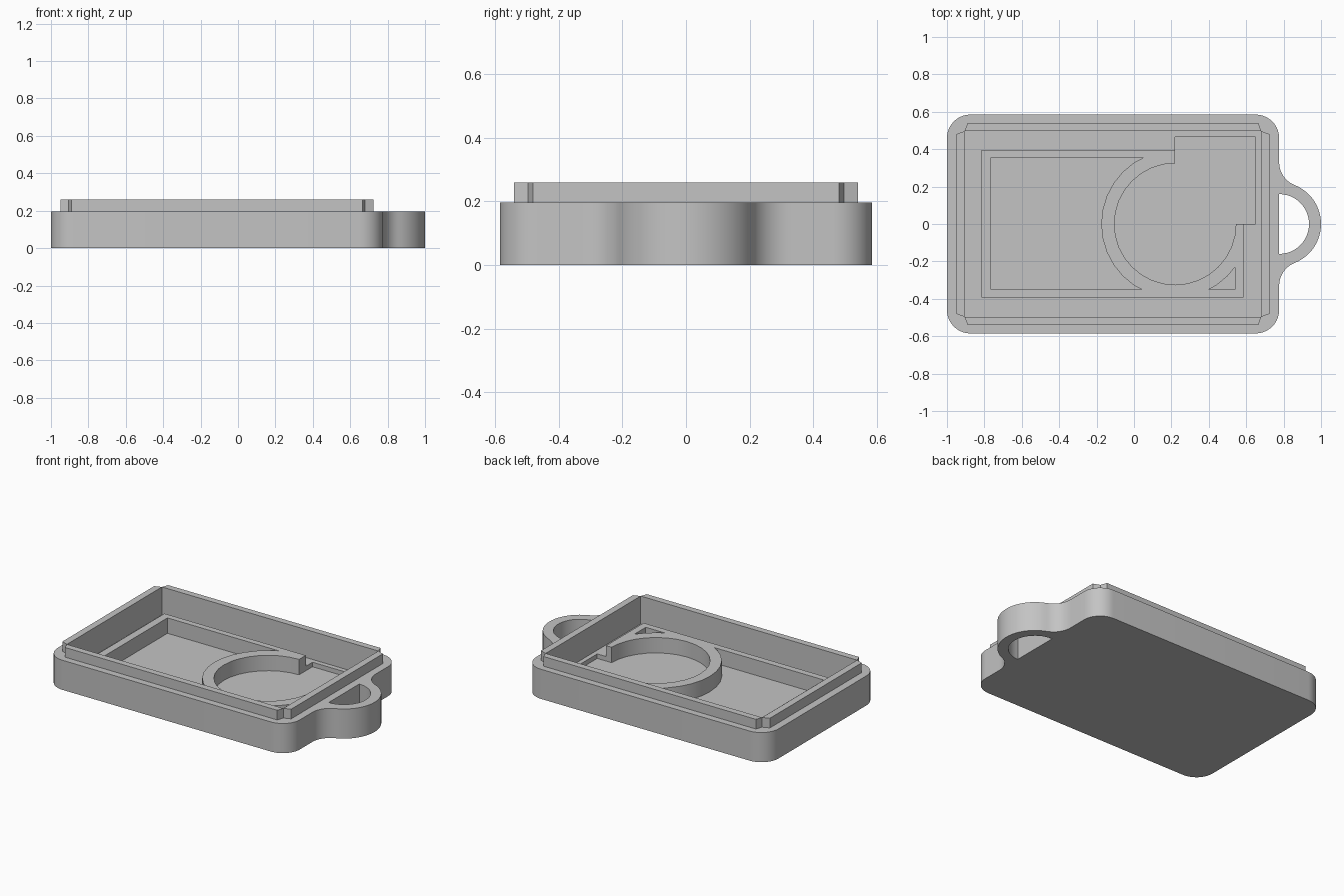
import bpy, bmesh, math

cube = bpy.data.objects.get("Cube")
if cube:
    bpy.data.objects.remove(cube, do_unlink=True)

grey = bpy.data.materials.new("light_grey_plastic")
grey.use_nodes = True
colour = (0.55, 0.55, 0.55, 1)
grey.diffuse_color = colour
grey.node_tree.nodes["Principled BSDF"].inputs["Base Color"].default_value = colour

# Heights
TOP, LIP_TOP, RIM_TOP = 0.196, 0.26, 0.147
FLOOR, POCKET = 0.075, 0.045


def prism(name, outline, z0, z1):
    bm = bmesh.new()
    face = bm.faces.new([bm.verts.new((x, y, z0)) for x, y in outline])
    grown = bmesh.ops.extrude_face_region(bm, geom=[face])["geom"]
    for v in grown:
        if isinstance(v, bmesh.types.BMVert):
            v.co.z = z1
    bmesh.ops.recalc_face_normals(bm, faces=bm.faces)
    mesh = bpy.data.meshes.new(name)
    bm.to_mesh(mesh)
    bm.free()
    mesh.materials.append(grey)
    obj = bpy.data.objects.new(name, mesh)
    bpy.context.collection.objects.link(obj)
    return obj


def arc(cx, cy, r, a0, a1, n):
    angles = [math.radians(a0 + (a1 - a0) * i / n) for i in range(n + 1)]
    return [(cx + r * math.cos(a), cy + r * math.sin(a)) for a in angles]


def rect(x0, x1, y0, y1):
    return [(x0, y0), (x1, y0), (x1, y1), (x0, y1)]


def select_only(obj):
    bpy.ops.object.select_all(action="DESELECT")
    obj.select_set(True)
    bpy.context.view_layer.objects.active = obj


def combine(obj, tool, operation):
    select_only(obj)
    mod = obj.modifiers.new("shape", "BOOLEAN")
    mod.operation, mod.object, mod.solver = operation, tool, "EXACT"
    bpy.ops.object.modifier_apply(modifier=mod.name)
    bpy.data.objects.remove(tool, do_unlink=True)


def smooth(obj):
    select_only(obj)
    bpy.ops.object.shade_smooth_by_angle(angle=math.radians(30))


# Tray body with rounded corners
X0, X1, Y, R = -1.0, 0.776, 0.585, 0.125
outline = []
for cx, cy, start in ((X1 - R, Y - R, 0), (X0 + R, Y - R, 90),
                      (X0 + R, R - Y, 180), (X1 - R, R - Y, 270)):
    outline += arc(cx, cy, R, start, start + 90, 10)
tray = prism("tray_body", outline, 0, TOP)
IX0, IX1, IY = -0.905, 0.68, 0.497
combine(tray, prism("cavity", rect(IX0, IX1, -IY, IY), FLOOR, 0.4), "DIFFERENCE")

# Support rim and round holder inside the tray
inner = rect(-0.765, 0.54, -0.35, 0.355)
combine(tray, prism("rim", rect(-0.815, 0.585, -0.393, 0.395), 0.02, RIM_TOP), "UNION")
combine(tray, prism("rim_opening", inner, POCKET, 0.4), "DIFFERENCE")
ring = prism("round_holder", arc(0.22, 0, 0.395, 0, 348.75, 31), 0.02, RIM_TOP)
combine(ring, prism("ring_limit", rect(-0.5, 0.56, -0.37, 0.37), 0, 0.4), "INTERSECT")
combine(tray, ring, "UNION")
combine(tray, prism("round_pocket", arc(0.22, 0, 0.325, 0, 348.75, 31), POCKET, 0.4),
        "DIFFERENCE")
combine(tray, prism("square_pocket", rect(0.22, 0.65, 0, 0.465), POCKET, 0.4),
        "DIFFERENCE")
smooth(tray)

# Raised lip: four bars that meet at notched corners
LX0, LX1, LY = -0.95, 0.725, 0.54
for side, s in (("front", -1), ("back", 1)):
    prism("lip_" + side, [(IX0 + 0.015, s * LY), (IX1 - 0.015, s * LY),
                          (IX1, s * IY), (IX0, s * IY)], TOP, LIP_TOP)
for side, outer, ix in (("right", LX0, IX0), ("left", LX1, IX1)):
    prism("lip_" + side, [(outer, 0.48), (outer, -0.48), (ix, -IY), (ix, IY)],
          TOP, LIP_TOP)

# Key loop: round outside, filleted into the tray, with a D-shaped hole
LOOP, HOLE, FIL, REACH = 0.224, 0.16, 0.131, 0.33
a = math.degrees(math.atan2(REACH, FIL))
path = arc(X1 + FIL, REACH, FIL, 180, 180 + a, 10)
path += arc(X1, 0, LOOP, a, -a, 28)[1:]
path += arc(X1 + FIL, -REACH, FIL, 180 - a, 180, 10)[1:]
path += arc(X1, 0, HOLE, -90, 90, 24)
smooth(prism("key_loop", path, 0, TOP))
